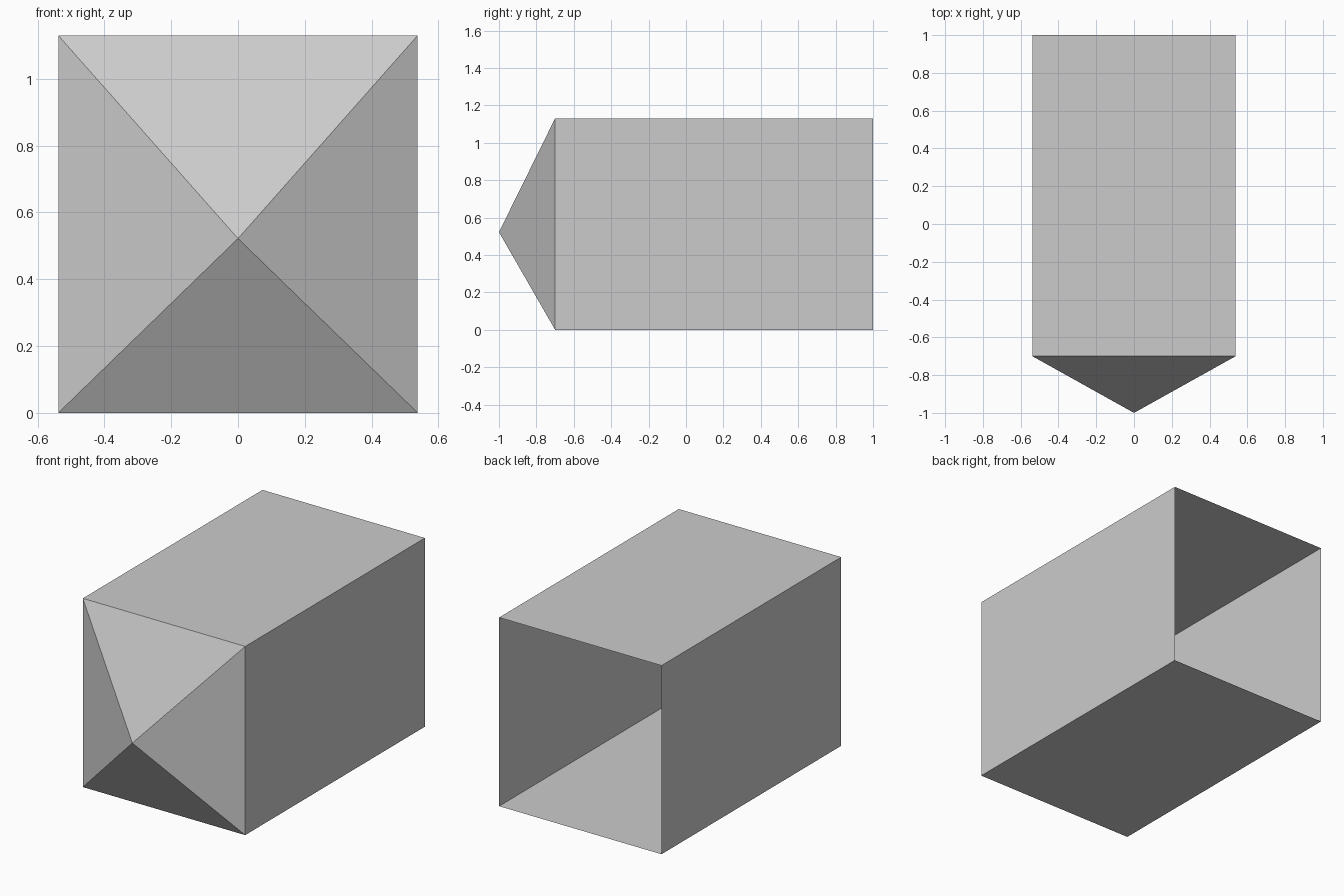
import bpy, bmesh
from mathutils import Vector

if "Cube" in bpy.data.objects:
    bpy.data.objects.remove(bpy.data.objects["Cube"])

WIDTH, HEIGHT = 1.076, 1.13
FRONT, BACK = -0.70, 1.0
TIP = Vector((0, -1, 0.522))

bm = bmesh.new()

# Box body standing on the ground
bmesh.ops.create_cube(bm, size=1)
bmesh.ops.scale(bm, verts=bm.verts, vec=(WIDTH, BACK - FRONT, HEIGHT))
bmesh.ops.translate(bm, verts=bm.verts, vec=(0, (FRONT + BACK) / 2, HEIGHT / 2))
bm.normal_update()

# Open back
back = [f for f in bm.faces if f.normal.y > 0.9]
bmesh.ops.delete(bm, geom=back, context='FACES_ONLY')

# Front panel drawn out to a four-sided point
front = [f for f in bm.faces if f.normal.y < -0.9]
poked = bmesh.ops.poke(bm, faces=front)
poked["verts"][0].co = TIP
bm.normal_update()

mesh = bpy.data.meshes.new("pointed_open_box")
bm.to_mesh(mesh)
bm.free()
box = bpy.data.objects.new("pointed_open_box", mesh)
bpy.context.collection.objects.link(box)
